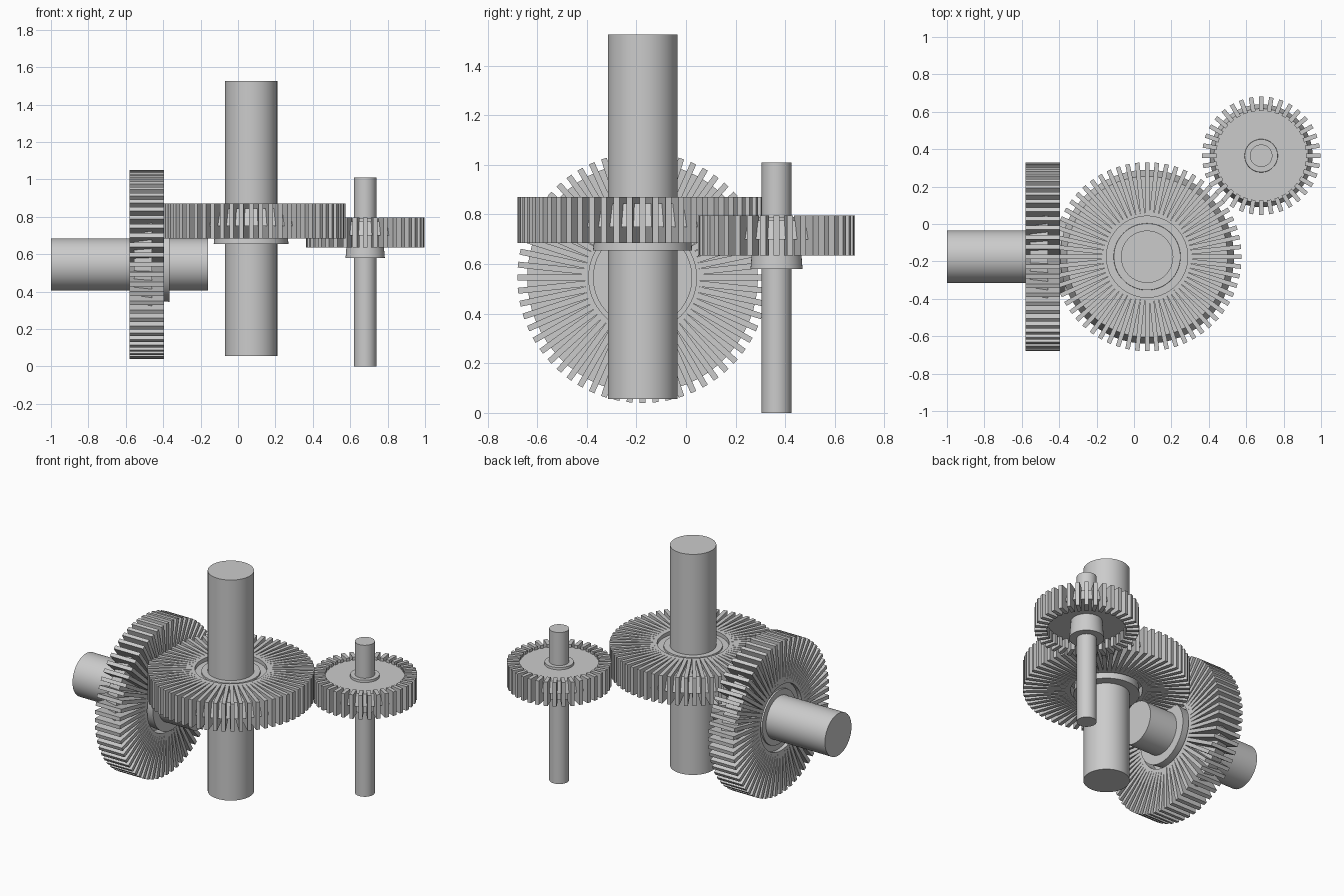
import bpy
import bmesh
from math import pi, cos, sin, radians
from mathutils import Matrix, Vector

cube = bpy.data.objects.get("Cube")
if cube:
    bpy.data.objects.remove(cube, do_unlink=True)

steel = bpy.data.materials.new("grey_steel")
steel.use_nodes = True
GREY = (0.6, 0.6, 0.6, 1.0)
steel.diffuse_color = GREY
steel.node_tree.nodes["Principled BSDF"].inputs["Base Color"].default_value = GREY


def finish(bm, name, place):
    """Turn a bmesh into a placed, shaded object."""
    bmesh.ops.recalc_face_normals(bm, faces=bm.faces)
    mesh = bpy.data.meshes.new(name)
    bm.to_mesh(mesh)
    bm.free()
    mesh.materials.append(steel)
    obj = bpy.data.objects.new(name, mesh)
    bpy.context.collection.objects.link(obj)
    obj.matrix_world = place
    bpy.ops.object.select_all(action='DESELECT')
    obj.select_set(True)
    bpy.context.view_layer.objects.active = obj
    bpy.ops.object.shade_smooth_by_angle(angle=radians(30))
    return obj


def round_part(name, place, low, high, r_low, r_high):
    """Cylinder or tapered disc along the local axis."""
    bm = bmesh.new()
    bmesh.ops.create_cone(bm, cap_ends=True, segments=64, radius1=r_low,
                          radius2=r_high, depth=high - low,
                          matrix=Matrix.Translation((0, 0, (low + high) / 2)))
    return finish(bm, name, place)


def tooth_ring(name, place, count, inner, outer, width, height):
    """Ring of straight radial bars, starting at the local y axis."""
    bm = bmesh.new()
    size = Matrix.Diagonal((outer - inner, width, height, 1))
    shift = Matrix.Translation(((inner + outer) / 2, 0, height / 2))
    for i in range(count):
        turn = Matrix.Rotation(pi / 2 + 2 * pi * i / count, 4, 'Z')
        bmesh.ops.create_cube(bm, size=1, matrix=turn @ shift @ size)
    return finish(bm, name, place)


def large_gear(prefix, place, shaft_low, shaft_high):
    tooth_ring(prefix + "_teeth", place, 60, 0.217, 0.505, 0.024, 0.185)
    round_part(prefix + "_web", place, 0.065, 0.16, 0.465, 0.43)
    round_part(prefix + "_hub", place, -0.03, 0.17, 0.2, 0.178)
    round_part(prefix + "_shaft", place, shaft_low, shaft_high, 0.14, 0.14)


# Upright large gear, local origin at the underside of its teeth
large_gear("centre_gear", Matrix.Translation((0.07, -0.175, 0.685)), -0.63, 0.84)

# Same gear lying on its side, its axis pointing to -x
side = Matrix.Translation((-0.395, -0.175, 0.545)) @ Matrix.Rotation(-pi / 2, 4, 'Y')
large_gear("side_gear", side, -0.235, 0.605)

# Small upright gear
small = Matrix.Translation((0.68, 0.365, 0.635))
tooth_ring("small_gear_teeth", small, 36, 0.24, 0.316, 0.024, 0.16)
round_part("small_gear_web", small, 0.065, 0.14, 0.275, 0.252)
round_part("small_gear_hub", small, -0.055, 0.155, 0.105, 0.088)
round_part("small_gear_shaft", small, -0.635, 0.375, 0.06, 0.06)
